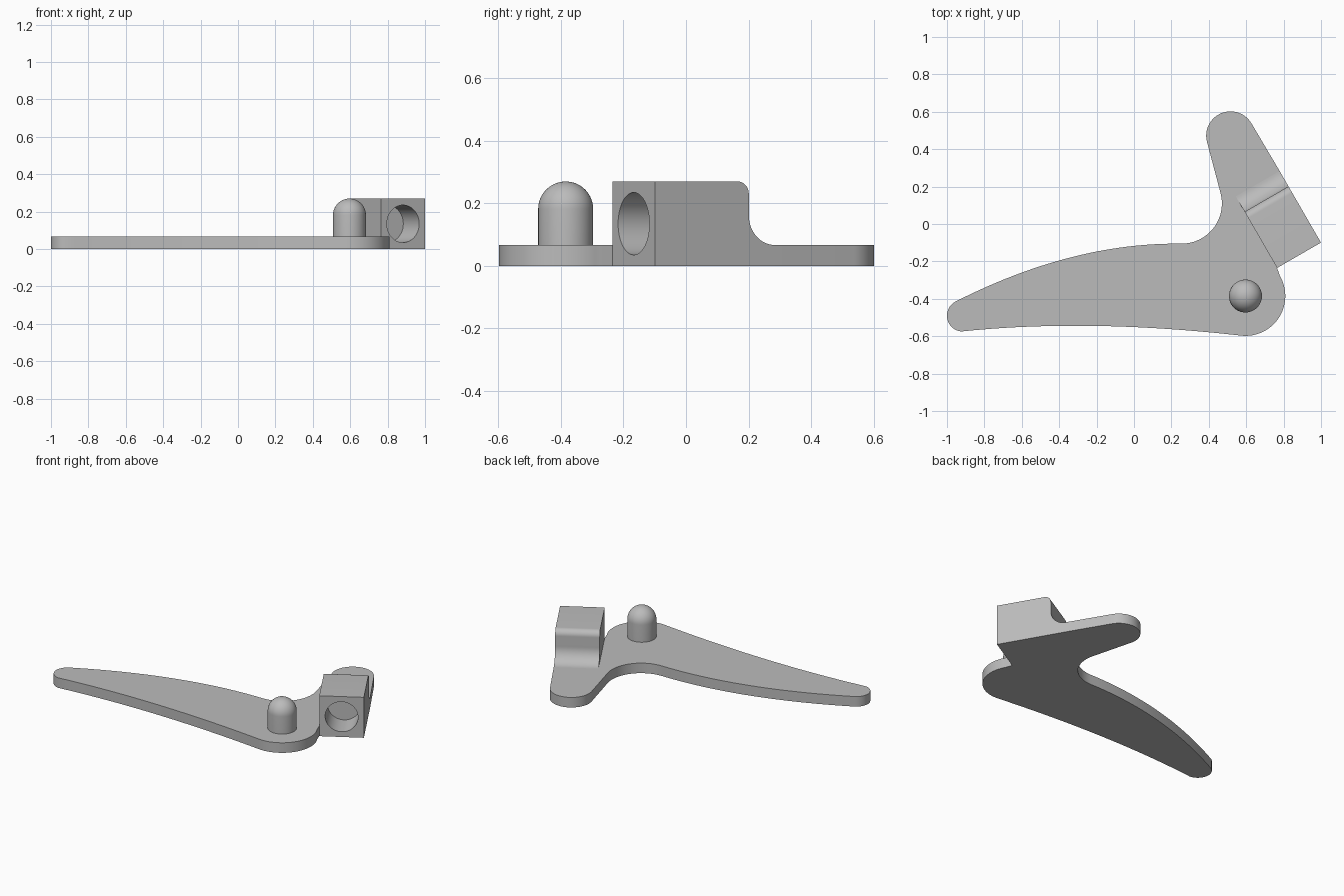
import bpy, bmesh
from math import sin, cos, radians, pi
from mathutils import Vector, Matrix

cube = bpy.data.objects.get("Cube")
if cube:
    bpy.data.objects.remove(cube)

grey = bpy.data.materials.new("plain grey")
grey.use_nodes = True
grey.diffuse_color = (0.5, 0.5, 0.5, 1)
grey.node_tree.nodes["Principled BSDF"].inputs["Base Color"].default_value = (0.5, 0.5, 0.5, 1)

PLATE = 0.067
TOP = 0.27


def arc(cx, cy, r, a, b, n=20):
    angles = [radians(a + (b - a) * i / n) for i in range(n + 1)]
    return [(cx + r * cos(t), cy + r * sin(t)) for t in angles]


def bend(p, c, q, n=24):
    """Quadratic curve between p and q, without its end points."""
    p, c, q = Vector(p), Vector(c), Vector(q)
    return [tuple(p * (1 - t) ** 2 + c * 2 * t * (1 - t) + q * t * t)
            for t in (i / n for i in range(1, n))]


def finish(name, bm):
    bmesh.ops.recalc_face_normals(bm, faces=bm.faces)
    mesh = bpy.data.meshes.new(name)
    bm.to_mesh(mesh)
    bm.free()
    obj = bpy.data.objects.new(name, mesh)
    bpy.context.collection.objects.link(obj)
    mesh.materials.append(grey)
    return obj


def extrude(name, points, offset):
    bm = bmesh.new()
    face = bm.faces.new([bm.verts.new(p) for p in points])
    new = bmesh.ops.extrude_face_region(bm, geom=[face])["geom"]
    bmesh.ops.translate(bm, vec=offset, verts=[v for v in new if isinstance(v, bmesh.types.BMVert)])
    return finish(name, bm)


def smooth(obj):
    bpy.ops.object.select_all(action="DESELECT")
    obj.select_set(True)
    bpy.context.view_layer.objects.active = obj
    bpy.ops.object.shade_smooth_by_angle(angle=radians(30))


# Block directions: along its length and across its width
along = Vector((-0.5, cos(radians(30)), 0))
across = Vector((cos(radians(30)), 0.5, 0))
corner = Vector((0.765, -0.235, 0))
WIDTH, STEP, END = 0.271, 0.347, 0.442

# Flat lever plate, notched around the block
outer = corner + across * WIDTH
tip = arc(-0.915, -0.49, 0.085, 117, 264)
hub = arc(0.596, -0.385, 0.213, -97, 30, 32)
crook = arc(0.255, 0.11, 0.215, 15, -90)
notch = [corner, corner + along * END, outer + along * END]
outline = tip + bend(tip[-1], (-0.25, -0.504), hub[0]) + hub
outline += [(p.x, p.y) for p in notch]
outline += arc(0.516, 0.472, 0.13, 30, 195, 28) + crook
outline += bend(crook[-1], (-0.33, -0.098), tip[0])
plate = extrude("lever_plate", [(x, y, 0) for x, y in outline], (0, 0, PLATE))
smooth(plate)

# Raised block with rounded top edge and a fillet down to the plate
r_top, r_foot = 0.04, END - STEP
profile = [(0, 0), (END, 0)]
profile += arc(END, PLATE + r_foot, r_foot, 270, 180, 14)
profile += arc(STEP - r_top, TOP - r_top, r_top, 0, 90, 10)
profile += [(0, TOP)]
block = extrude("socket_block", [corner + along * s + Vector((0, 0, z)) for s, z in profile],
                across * WIDTH)

# Blind round socket in the block
bm = bmesh.new()
bmesh.ops.create_cone(bm, cap_ends=True, segments=48, radius1=0.1, radius2=0.1, depth=0.34)
cutter = finish("socket_cutter", bm)
cutter.matrix_world = (Matrix.Translation(corner + across * WIDTH / 2 + Vector((0, 0, TOP / 2)))
                       @ along.to_track_quat("Z", "Y").to_matrix().to_4x4())
cutter.hide_render = True
cut = block.modifiers.new("socket", "BOOLEAN")
cut.operation = "DIFFERENCE"
cut.solver = "EXACT"
cut.object = cutter
bpy.context.view_layer.objects.active = block
bpy.ops.object.modifier_apply(modifier=cut.name)
bpy.data.objects.remove(cutter)
smooth(block)

# Round-headed pivot pin
R = 0.088
bm = bmesh.new()
pts = [(0, PLATE), (R, PLATE)] + arc(0, TOP - R, R, 0, 90, 14)
verts = [bm.verts.new((x, 0, z)) for x, z in pts]
edges = [bm.edges.new(pair) for pair in zip(verts, verts[1:])]
bmesh.ops.spin(bm, geom=verts + edges, axis=(0, 0, 1), cent=(0, 0, 0), angle=2 * pi, steps=48)
bmesh.ops.remove_doubles(bm, verts=bm.verts, dist=0.0005)
pin = finish("pivot_pin", bm)
pin.location = (0.596, -0.385, 0)
smooth(pin)
